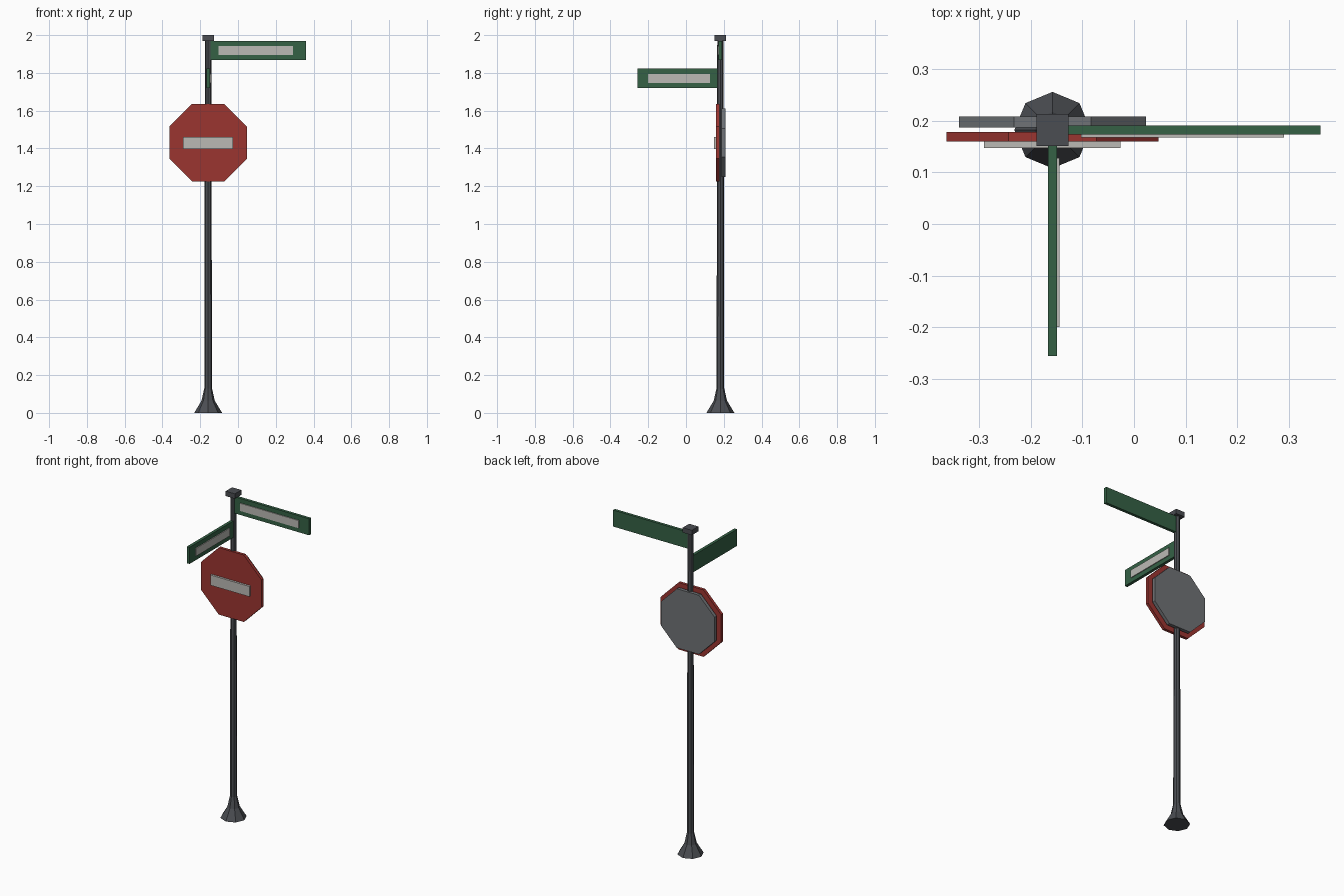
import bpy, bmesh, math
from mathutils import Matrix

if "Cube" in bpy.data.objects:
    bpy.data.objects.remove(bpy.data.objects["Cube"])

PX, PY = -0.158, 0.182   # pole axis


def material(name, rgb):
    m = bpy.data.materials.new(name)
    m.diffuse_color = (*rgb, 1)
    m.use_nodes = True
    m.node_tree.nodes["Principled BSDF"].inputs["Base Color"].default_value = m.diffuse_color
    return m


DARK = material("dark_metal", (0.07, 0.075, 0.085))
STEEL = material("steel", (0.16, 0.17, 0.18))
RED = material("red", (0.33, 0.035, 0.03))
GREEN = material("green", (0.035, 0.12, 0.06))
PALE = material("pale", (0.5, 0.49, 0.46))


def finish(name, bm, mat):
    bmesh.ops.recalc_face_normals(bm, faces=bm.faces)
    me = bpy.data.meshes.new(name)
    bm.to_mesh(me)
    bm.free()
    me.materials.append(mat)
    ob = bpy.data.objects.new(name, me)
    bpy.context.collection.objects.link(ob)
    return ob


def box(name, x, y, z, mat):
    """Box from (min, max) ranges."""
    bm = bmesh.new()
    size = [r[1] - r[0] for r in (x, y, z)]
    mid = [(r[0] + r[1]) / 2 for r in (x, y, z)]
    bmesh.ops.create_cube(bm, size=1, matrix=Matrix.Translation(mid) @ Matrix.Diagonal((*size, 1)))
    return finish(name, bm, mat)


def octagon_plate(name, apothem, y, mat):
    """Flat-topped octagon facing the front."""
    bm = bmesh.new()
    r = apothem / math.cos(math.pi / 8)
    m = (Matrix.Translation((PX, (y[0] + y[1]) / 2, 1.431))
         @ Matrix.Rotation(math.pi / 2, 4, 'X') @ Matrix.Rotation(math.pi / 8, 4, 'Z'))
    bmesh.ops.create_cone(bm, cap_ends=True, segments=8, radius1=r, radius2=r,
                          depth=y[1] - y[0], matrix=m)
    return finish(name, bm, mat)


# Eight-sided pole with flared foot
bm = bmesh.new()
rings = []
for r, z in [(0.074, 0), (0.035, 0.065), (0.0205, 0.13), (0.0165, 1.975)]:
    rings.append([bm.verts.new((PX + r * math.cos(k * math.pi / 4),
                                PY + r * math.sin(k * math.pi / 4), z)) for k in range(8)])
for a, b in zip(rings, rings[1:]):
    for k in range(8):
        n = (k + 1) % 8
        bm.faces.new((a[k], a[n], b[n], b[k]))
bm.faces.new(rings[0])
bm.faces.new(rings[-1])
finish("pole", bm, DARK)

# Square cap
box("pole_cap", (PX - 0.031, PX + 0.031), (PY - 0.031, PY + 0.031), (1.97, 2.0), DARK)

# Octagonal sign, bar and backing plate
octagon_plate("octagon_sign", 0.205, (0.16, 0.178), RED)
octagon_plate("backing_plate", 0.181, (0.187, 0.208), STEEL)
box("octagon_bar", (-0.291, -0.026), (0.147, 0.161), (1.398, 1.461), PALE)

# Upper street blade, pointing right
box("upper_blade", (-0.145, 0.361), (0.173, 0.191), (1.868, 1.969), GREEN)
box("upper_blade_panel", (-0.103, 0.291), (0.168, 0.174), (1.895, 1.942), PALE)

# Lower street blade, pointing forward
box("lower_blade", (-0.167, -0.149), (-0.256, 0.168), (1.72, 1.822), GREEN)
box("lower_blade_panel", (-0.15, -0.144), (-0.2, 0.128), (1.747, 1.795), PALE)
